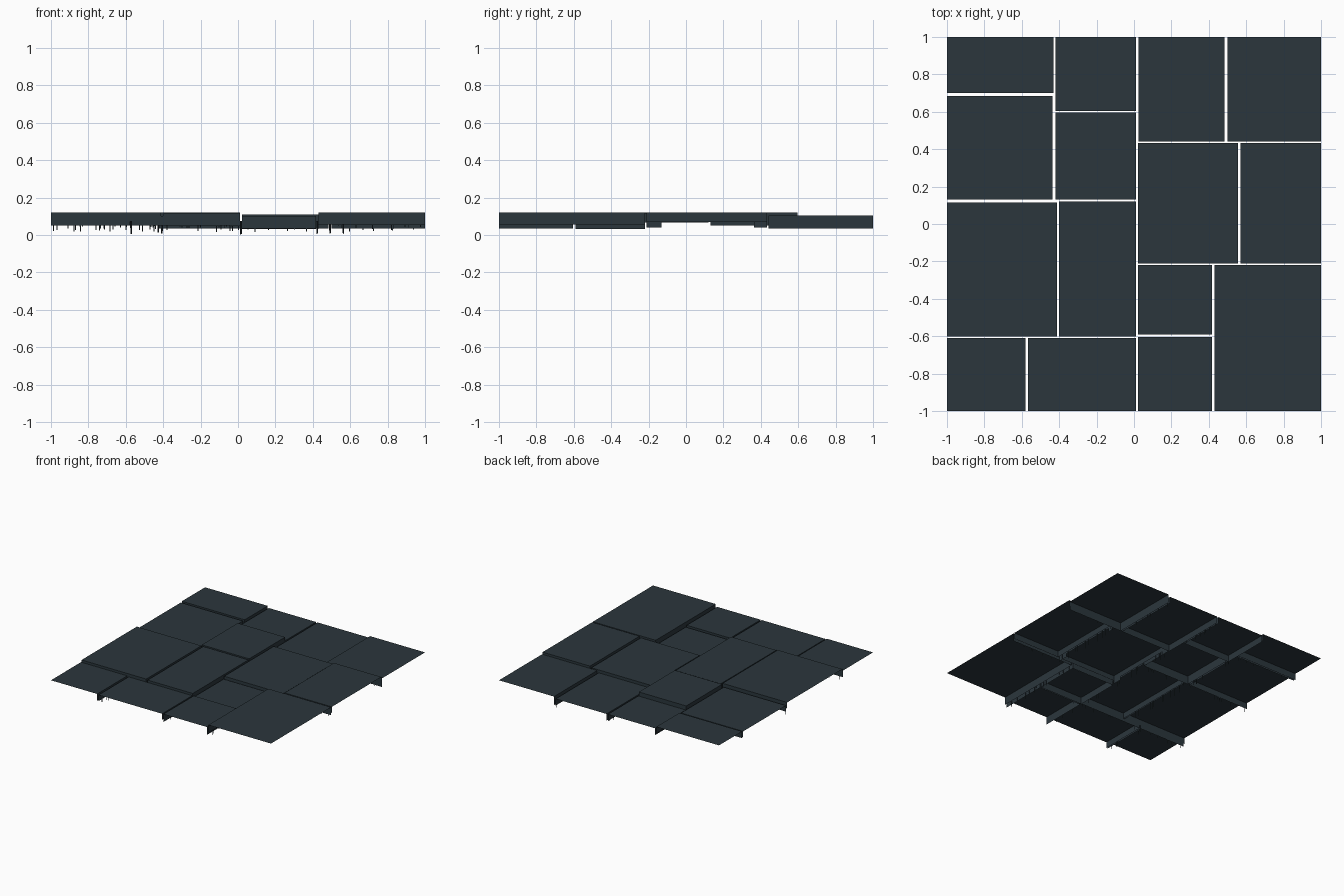
import bpy, bmesh, random

if "Cube" in bpy.data.objects:
    bpy.data.objects.remove(bpy.data.objects["Cube"])

random.seed(4)
mat = bpy.data.materials.new("dark_slate")
mat.diffuse_color = (0.024, 0.037, 0.046, 1)
mat.use_nodes = True
mat.node_tree.nodes["Principled BSDF"].inputs["Base Color"].default_value = mat.diffuse_color


def finish(bm, name):
    me = bpy.data.meshes.new(name)
    bm.to_mesh(me)
    bm.free()
    me.materials.append(mat)
    ob = bpy.data.objects.new(name, me)
    bpy.context.collection.objects.link(ob)
    return ob


def quad(bm, *pts):
    bm.faces.new([bm.verts.new(p) for p in pts])


def wall(bm, a, b, top, bottom):
    # vertical sheet between two plan points
    quad(bm, (*a, top), (*a, bottom), (*b, bottom), (*b, top))


def panel(name, x0, x1, y0, y1, top, depth):
    # top sheet with skirts on the inner seams only; outer borders stay open
    bm = bmesh.new()
    quad(bm, (x0, y0, top), (x1, y0, top), (x1, y1, top), (x0, y1, top))
    corners = [(x0, y0), (x1, y0), (x1, y1), (x0, y1)]
    for i in range(4):
        a, b = corners[i], corners[(i + 1) % 4]
        on_border = any(a[k] == b[k] and abs(a[k]) == 1 for k in (0, 1))
        if not on_border:
            wall(bm, a, b, top, top - depth)
    if name == "centre_panel":
        # deeper skirt tabs at the corners
        for x in (x0, x1):
            for ya, yb in ((y0, y0 + 0.08), (y1 - 0.07, y1)):
                wall(bm, (x, ya), (x, yb), top - depth, 0.04)
    finish(bm, name)


# name, x range, y range, top height, skirt depth
panels = [
    ("back_left_panel", -1, -0.43, 0.70, 1, 0.105, 0.055),
    ("mid_left_panel", -1, -0.435, 0.13, 0.685, 0.10, 0.05),
    ("back_inner_panel", -0.42, 0.01, 0.605, 1, 0.09, 0.055),
    ("mid_inner_panel", -0.42, 0.01, 0.13, 0.597, 0.12, 0.07),
    ("large_left_panel", -1, -0.413, -0.602, 0.115, 0.12, 0.05),
    ("tall_inner_panel", -0.40, 0.01, -0.602, 0.12, 0.115, 0.048),
    ("front_left_panel", -1, -0.58, -1, -0.61, 0.105, 0.055),
    ("front_inner_panel", -0.567, 0.01, -1, -0.61, 0.10, 0.05),
    ("back_right_inner_panel", 0.023, 0.485, 0.44, 1, 0.09, 0.055),
    ("back_right_panel", 0.50, 1, 0.44, 1, 0.105, 0.07),
    ("centre_panel", 0.022, 0.557, -0.21, 0.433, 0.11, 0.042),
    ("mid_right_panel", 0.57, 1, -0.21, 0.433, 0.12, 0.05),
    ("small_right_panel", 0.022, 0.417, -0.592, -0.22, 0.09, 0.057),
    ("front_right_inner_panel", 0.022, 0.417, -1, -0.605, 0.10, 0.065),
    ("front_right_panel", 0.43, 1, -1, -0.22, 0.12, 0.065),
]
for p in panels:
    panel(*p)

# thin strips hanging inside the seams, all facing front and back
bm = bmesh.new()


def strip(x, y, low):
    wall(bm, (x - 0.0025, y), (x + 0.0025, y), 0.075, low)


seams_y = [(-0.426, 0.13, 1), (-0.407, -0.6, 0.12), (-0.573, -1, -0.61),
           (0.016, -1, 1), (0.493, 0.44, 1), (0.563, -0.21, 0.43),
           (0.424, -1, -0.22)]
for x, ya, yb in seams_y:
    for i in range(int((yb - ya) / 0.06)):
        strip(x + random.uniform(-0.003, 0.003), random.uniform(ya, yb),
              random.uniform(0.005, 0.045))
seams_x = [(0.692, -1, -0.43), (0.123, -1, 0.01), (-0.606, -1, 0.01),
           (0.437, 0.02, 1), (-0.215, 0.02, 1), (-0.598, 0.02, 0.42)]
for y, xa, xb in seams_x:
    for i in range(int((xb - xa) / 0.05)):
        strip(random.uniform(xa, xb), y, random.uniform(0.015, 0.05))
strip(0.012, -0.4, 0)
finish(bm, "hanging_strips")
